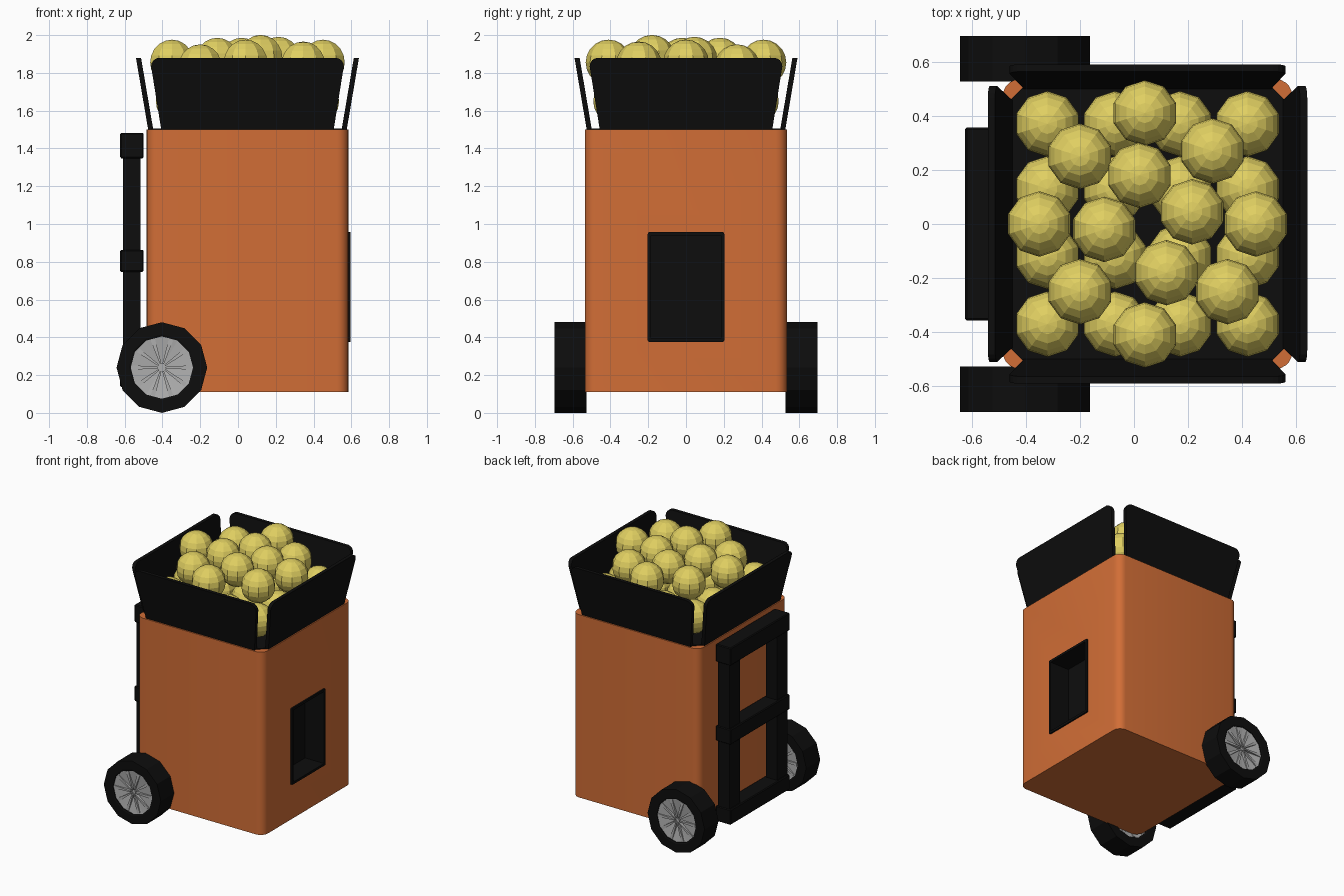
import bpy, bmesh, math
from mathutils import Matrix, Vector

if "Cube" in bpy.data.objects:
    bpy.data.objects.remove(bpy.data.objects["Cube"])

CX = 0.05  # the cabinet sits slightly right of the origin


def material(name, rgb):
    m = bpy.data.materials.new(name)
    m.diffuse_color = (*rgb, 1)
    m.use_nodes = True
    m.node_tree.nodes["Principled BSDF"].inputs["Base Color"].default_value = m.diffuse_color
    return m


ORANGE = material("orange", (0.64, 0.155, 0.037))
BLACK = material("black", (0.004, 0.004, 0.004))
YELLOW = material("ball yellow", (0.74, 0.62, 0.12))
GREY = material("wheel grey", (0.43, 0.43, 0.43))


def finish(name, bm, mat):
    bmesh.ops.recalc_face_normals(bm, faces=bm.faces)
    me = bpy.data.meshes.new(name)
    bm.to_mesh(me)
    bm.free()
    me.materials.append(mat)
    ob = bpy.data.objects.new(name, me)
    bpy.context.collection.objects.link(ob)
    return ob


def add_box(bm, lo, hi):
    lo, hi = Vector(lo), Vector(hi)
    mat = Matrix.Translation((lo + hi) / 2) @ Matrix.Diagonal((*(hi - lo), 1))
    return bmesh.ops.create_cube(bm, size=1, matrix=mat)["verts"]


def bevel(bm, edges, width, segs=1):
    bmesh.ops.bevel(bm, geom=edges, offset=width, segments=segs, profile=0.5, affect='EDGES')


def prism(bm, ring_a, ring_b):
    """Closed solid between two matching outlines."""
    a = [bm.verts.new(p) for p in ring_a]
    b = [bm.verts.new(p) for p in ring_b]
    n = len(a)
    bm.faces.new(a)
    bm.faces.new(b[::-1])
    for i in range(n):
        bm.faces.new((a[i], a[(i + 1) % n], b[(i + 1) % n], b[i]))


def lathe(bm, profile, sides, closed):
    """Spin (radius, y) points around the y axis."""
    rings = []
    for r, y in profile:
        if r == 0:
            rings.append([bm.verts.new((0, y, 0))] * sides)
        else:
            rings.append([bm.verts.new((r * math.cos(2 * math.pi * i / sides), y,
                                        r * math.sin(2 * math.pi * i / sides))) for i in range(sides)])
    for k in range(len(rings) if closed else len(rings) - 1):
        p, q = rings[k], rings[(k + 1) % len(rings)]
        for i in range(sides):
            j = (i + 1) % sides
            bm.faces.new(list(dict.fromkeys((p[i], p[j], q[j], q[i]))))


# Cabinet with rounded upright edges and a cut for the outlet
bm = bmesh.new()
add_box(bm, (CX - 0.534, -0.535, 0.11), (CX + 0.534, 0.535, 1.5))
bevel(bm, [e for e in bm.edges if abs(e.verts[0].co.z - e.verts[1].co.z) > 1], 0.06, 5)
cabinet = finish("cabinet", bm, ORANGE)
bm = bmesh.new()
add_box(bm, (0.425, -0.192, 0.385), (0.7, 0.192, 0.947))
cutter = finish("outlet_cutter", bm, BLACK)
cutter.hide_render = True
mod = cabinet.modifiers.new("outlet", 'BOOLEAN')
mod.object = cutter
mod.operation = 'DIFFERENCE'
mod.solver = 'EXACT'
bpy.context.view_layer.objects.active = cabinet
cabinet.select_set(True)
bpy.ops.object.modifier_apply(modifier="outlet")
bpy.ops.object.shade_smooth_by_angle(angle=math.radians(35))
bpy.data.objects.remove(cutter)

# Recessed outlet with a thin rim
bm = bmesh.new()
add_box(bm, (0.42, -0.203, 0.375), (0.595, 0.203, 0.957))
bevel(bm, [e for e in bm.edges if abs(e.verts[0].co.x - e.verts[1].co.x) > 0.1], 0.01, 2)
bm.faces.ensure_lookup_table()
face = max(bm.faces, key=lambda f: f.calc_center_median().x)
bmesh.ops.inset_region(bm, faces=[face], thickness=0.018)
back = bmesh.ops.extrude_face_region(bm, geom=[face])
bmesh.ops.delete(bm, geom=[face], context='FACES_ONLY')
bmesh.ops.translate(bm, vec=(-0.16, 0, 0), verts=[v for v in back["geom"] if isinstance(v, bmesh.types.BMVert)])
finish("ball_outlet", bm, BLACK)

# Hopper floor with cut corners
bm = bmesh.new()
s, c = 0.515, 0.45
outline = [(s, -c), (s, c), (c, s), (-c, s), (-s, c), (-s, -c), (-c, -s), (c, -s)]
prism(bm, [(CX + x, y, 1.49) for x, y in outline], [(CX + x, y, 1.506) for x, y in outline])
finish("hopper_floor", bm, BLACK)

# Four outward leaning hopper flaps with rounded upper corners
half_low, half_top, low, top, rad = 0.455, 0.51, 1.49, 1.88, 0.045
right_side = [(half_low, low)]
for i in range(5):
    a = math.pi / 2 * i / 4
    right_side.append((half_top - rad + rad * math.cos(a), top - rad + rad * math.sin(a)))
outline = right_side + [(-u, z) for u, z in reversed(right_side)]


def flap_ring(base):
    return [(u, -(base + 0.17 * (z - low)), z) for u, z in outline]


for i, side in enumerate(("front", "right", "back", "left")):
    bm = bmesh.new()
    prism(bm, flap_ring(0.524), flap_ring(0.497))
    bm.transform(Matrix.Translation((CX, 0, 0)) @ Matrix.Rotation(i * math.pi / 2, 4, 'Z'))
    finish("hopper_flap_" + side, bm, BLACK)

# Balls: a packed lower grid and a loose upper heap
balls = [(x, y, 1.65) for x in (-0.32, -0.07, 0.17, 0.42) for y in (-0.37, -0.12, 0.13, 0.37)]
balls += [(0.04, 0.41, 1.855), (-0.2, 0.25, 1.83), (0.29, 0.27, 1.83), (0.02, 0.18, 1.865),
          (-0.35, 0, 1.855), (-0.11, -0.02, 1.865), (0.215, 0.045, 1.87), (0.45, 0, 1.855),
          (-0.2, -0.25, 1.83), (0.12, -0.18, 1.88), (0.345, -0.25, 1.845), (0.04, -0.41, 1.855)]
for i, p in enumerate(balls):
    bm = bmesh.new()
    bmesh.ops.create_uvsphere(bm, u_segments=10, v_segments=10, radius=0.121,
                              matrix=Matrix.Translation(p))
    finish("ball_%02d" % (i + 1), bm, YELLOW)

# Ladder-shaped handle frame on the left side
for side in (-1, 1):
    bm = bmesh.new()
    y = sorted((side * 0.225, side * 0.35))
    add_box(bm, (-0.61, y[0], 0.14), (-0.515, y[1], 1.47))
    finish("handle_upright_" + ("front" if side < 0 else "back"), bm, BLACK)
for name, z in (("lower", 0.195), ("middle", 0.805), ("upper", 1.415)):
    bm = bmesh.new()
    h = 0.067 if name == "upper" else 0.058
    add_box(bm, (-0.624, -0.356, z - h), (-0.499, 0.356, z + h))
    bevel(bm, list(bm.edges), 0.006)
    finish("handle_crossbar_" + name, bm, BLACK)

# Wheels: twelve-sided tyre, dished rim and ten thin spokes on both faces
for side, name in ((-1, "front"), (1, "back")):
    place = Matrix.Translation((-0.403, side * 0.611, 0.24))
    bm = bmesh.new()
    lathe(bm, [(0.165, -0.08), (0.175, -0.084), (0.24, -0.084),
               (0.24, 0.084), (0.175, 0.084), (0.165, 0.08)], 12, True)
    bm.transform(place)
    finish("tyre_" + name, bm, BLACK)

    bm = bmesh.new()
    lathe(bm, [(0, -0.055), (0.03, -0.055), (0.166, -0.074),
               (0.166, 0.074), (0.03, 0.055), (0, 0.055)], 12, False)
    bm.transform(place)
    finish("rim_" + name, bm, GREY)

    bm = bmesh.new()
    for i in range(10):
        turn = Matrix.Rotation(2 * math.pi * i / 10, 4, 'Y')
        ring = [(0.02, -0.004), (0.155, -0.012), (0.155, 0.012), (0.02, 0.004)]
        prism(bm, [turn @ Vector((x, -0.077, z)) for x, z in ring],
              [turn @ Vector((x, 0.077, z)) for x, z in ring])
    bm.transform(place)
    finish("spokes_" + name, bm, GREY)
